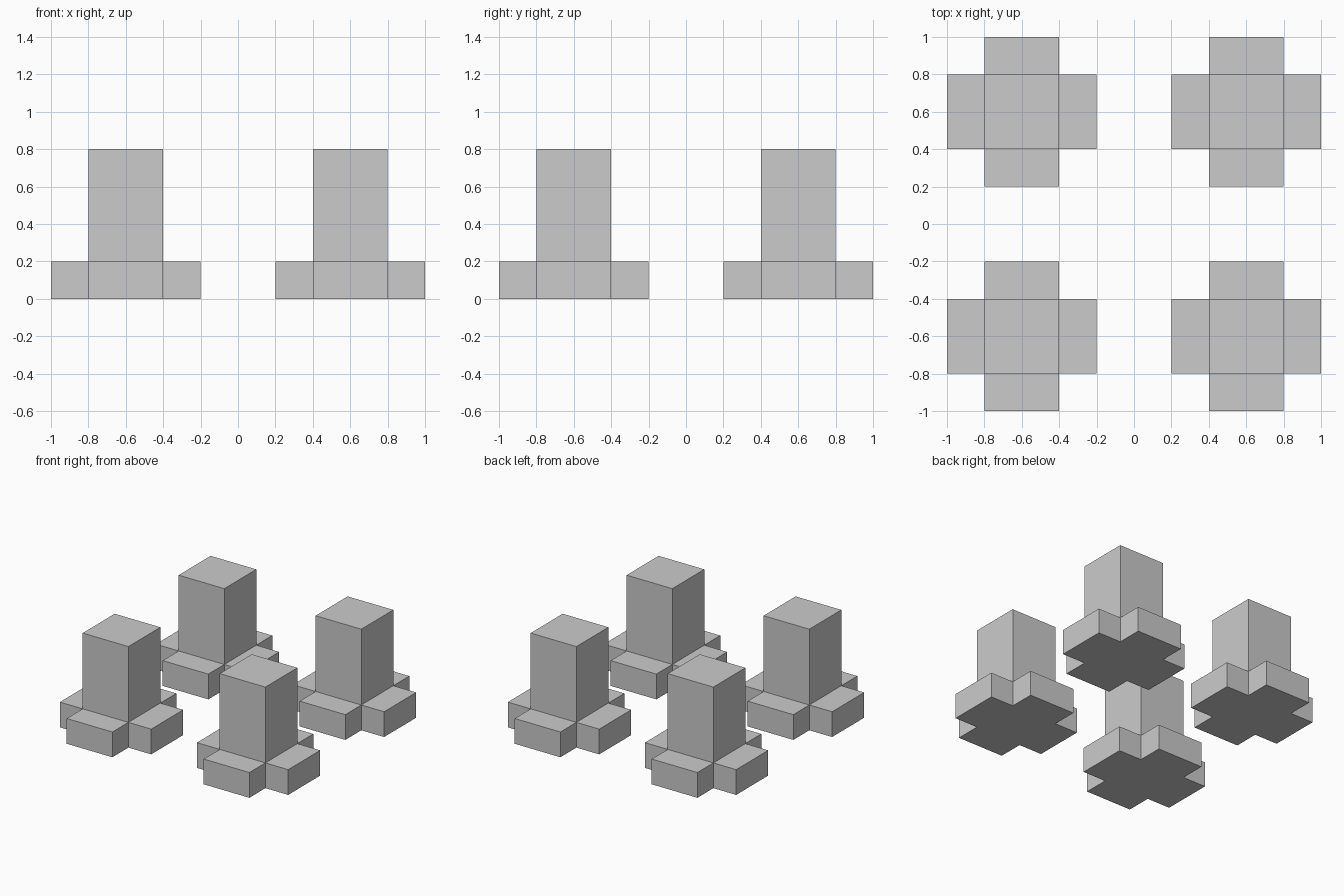
import bpy, bmesh

if "Cube" in bpy.data.objects:
    bpy.data.objects.remove(bpy.data.objects["Cube"])

HALF, ARM = 0.2, 0.4          # column half width, arm reach
BASE_H, TOTAL_H = 0.2, 0.8


def raise_faces(bm, faces, height):
    """Extrude faces straight up and return the new top faces."""
    geom = bmesh.ops.extrude_face_region(bm, geom=faces)["geom"]
    verts = [g for g in geom if isinstance(g, bmesh.types.BMVert)]
    bmesh.ops.translate(bm, verts=verts, vec=(0, 0, height))
    return [g for g in geom if isinstance(g, bmesh.types.BMFace)]


def pillar_mesh():
    bm = bmesh.new()
    # Cross-shaped footprint: centre square plus four arms
    core = [bm.verts.new((x * HALF, y * HALF, 0))
            for x, y in ((-1, -1), (1, -1), (1, 1), (-1, 1))]
    bm.faces.new(core)
    for i, (dx, dy) in enumerate(((0, -1), (1, 0), (0, 1), (-1, 0))):
        a, b = core[i], core[(i + 1) % 4]
        reach = ARM - HALF
        outer = [bm.verts.new((v.co.x + dx * reach, v.co.y + dy * reach, 0))
                 for v in (a, b)]
        bm.faces.new((a, outer[0], outer[1], b))

    # Low base, then the tall centre column
    tops = raise_faces(bm, bm.faces[:], BASE_H)
    centre = min(tops, key=lambda f: f.calc_center_median().xy.length)
    raise_faces(bm, [centre], TOTAL_H - BASE_H)

    # Single clean underside
    under = [f for f in bm.faces if all(v.co.z < 1e-5 for v in f.verts)]
    bmesh.ops.dissolve_faces(bm, faces=under)
    bmesh.ops.recalc_face_normals(bm, faces=bm.faces[:])
    mesh = bpy.data.meshes.new("pillar")
    bm.to_mesh(mesh)
    bm.free()
    return mesh


# Four matching pillars, one in each corner
mesh = pillar_mesh()
for side_y, y in (("front", -0.6), ("back", 0.6)):
    for side_x, x in (("left", -0.6), ("right", 0.6)):
        obj = bpy.data.objects.new(f"pillar_{side_y}_{side_x}", mesh)
        obj.location = (x, y, 0)
        bpy.context.collection.objects.link(obj)
